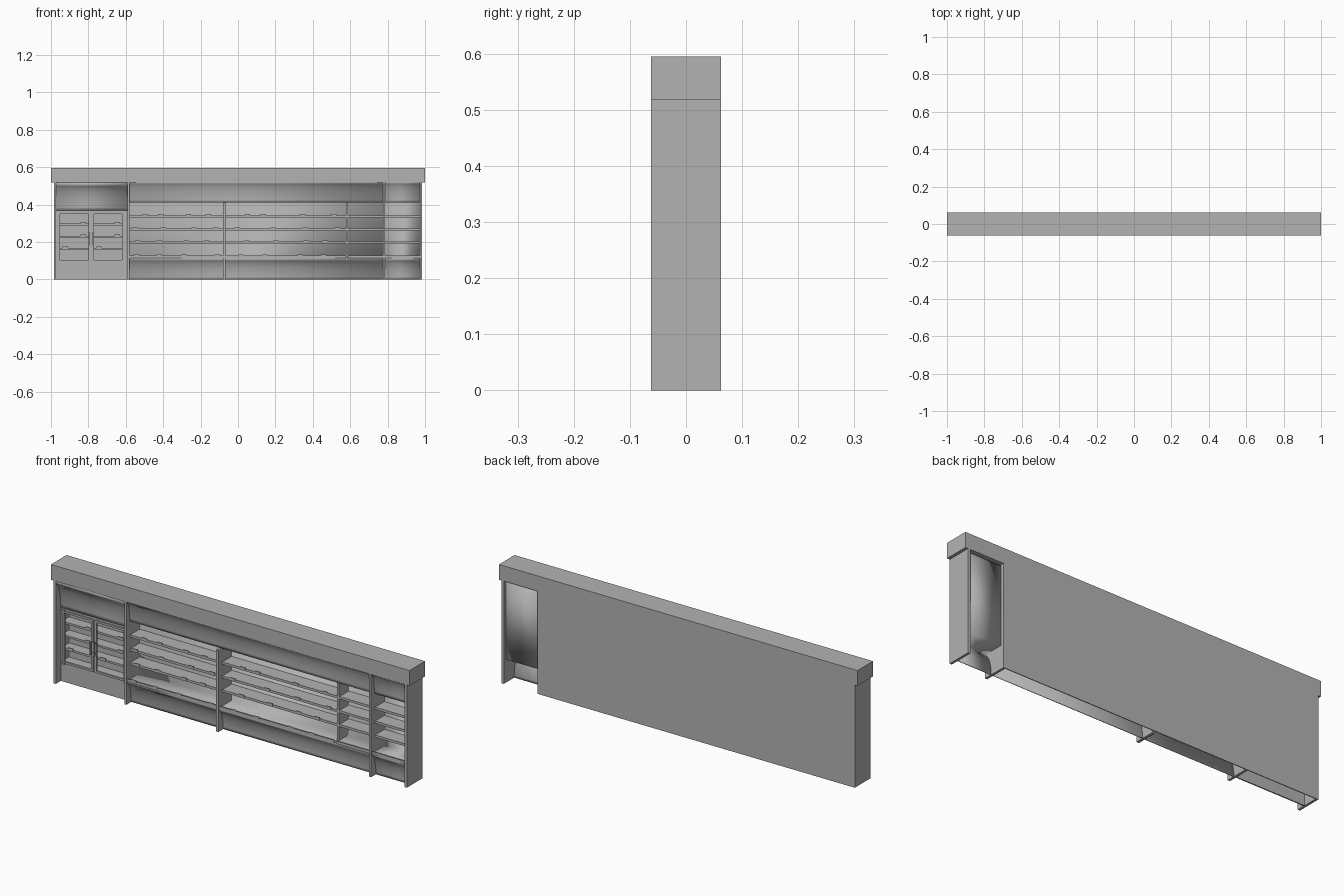
import bpy, bmesh, math, random

random.seed(4)
cube = bpy.data.objects.get("Cube")
if cube:
    bpy.data.objects.remove(cube)

grey = bpy.data.materials.new("plain grey")
grey.use_nodes = True
COLOUR = (0.45, 0.45, 0.45, 1)
grey.diffuse_color = COLOUR
grey.node_tree.nodes["Principled BSDF"].inputs["Base Color"].default_value = COLOUR

FRONT, BACK = -0.062, 0.062   # cabinet faces
LINER = 0.045                 # inner back wall
SHELF_FRONT = -0.03
PANEL = -0.022                # face of the door bay
EAVES, TOP = 0.518, 0.595


def finish(name, bm):
    bmesh.ops.recalc_face_normals(bm, faces=bm.faces)
    mesh = bpy.data.meshes.new(name)
    bm.to_mesh(mesh)
    bm.free()
    mesh.materials.append(grey)
    obj = bpy.data.objects.new(name, mesh)
    bpy.context.collection.objects.link(obj)
    return obj


def boxes(name, items):
    """One object made of boxes given as (x0, x1, y0, y1, z0, z1)."""
    bm = bmesh.new()
    for x0, x1, y0, y1, z0, z1 in items:
        verts = bmesh.ops.create_cube(bm, size=1)["verts"]
        bmesh.ops.scale(bm, verts=verts, vec=(x1 - x0, y1 - y0, z1 - z0))
        bmesh.ops.translate(bm, verts=verts,
                            vec=((x0 + x1) / 2, (y0 + y1) / 2, (z0 + z1) / 2))
    return finish(name, bm)


def sheet(name, x0, x1, profile):
    """Bent sheet: a (y, z) profile run along x and given thickness."""
    bm = bmesh.new()
    rows = [[bm.verts.new((x, y, z)) for y, z in profile] for x in (x0, x1)]
    for i in range(len(profile) - 1):
        bm.faces.new((rows[0][i], rows[1][i], rows[1][i + 1], rows[0][i + 1]))
    obj = finish(name, bm)
    solid = obj.modifiers.new("thickness", "SOLIDIFY")
    solid.thickness = 0.003
    solid.offset = 0
    bpy.ops.object.select_all(action="DESELECT")
    obj.select_set(True)
    bpy.context.view_layer.objects.active = obj
    bpy.ops.object.shade_smooth_by_angle(angle=math.radians(35))
    return obj


def sweep(y0, z0, y1, z1, steps=10):
    """Quarter-curve that starts vertical at the first point."""
    turns = [math.radians(70) * i / steps for i in range(steps + 1)]
    a, b = 1 - math.cos(turns[-1]), math.sin(turns[-1])
    return [(y0 + (y1 - y0) * (1 - math.cos(t)) / a,
             z0 + (z1 - z0) * math.sin(t) / b) for t in turns]


# Canopy, end walls and rear wall (open behind the last bay)
boxes("canopy", [(-1, 1, FRONT, BACK, EAVES, TOP)])
boxes("end_walls", [(s - 0.006, s + 0.006, FRONT, BACK, 0, EAVES) for s in (-0.979, 0.979)])
boxes("rear_wall", [(-0.985, 0.775, BACK - 0.004, BACK, 0, EAVES)])

# Upright dividers
boxes("full_dividers", [(x - 0.006, x + 0.006, FRONT, BACK, 0, EAVES) for x in (-0.585, 0.78)])
boxes("middle_divider", [(-0.08, -0.066, FRONT, LINER, 0, 0.412)])
boxes("short_divider", [(0.577, 0.587, -0.035, LINER, 0.12, 0.412)])

# Curved kick panel, deck, inner wall and curved fascia of the open bays
for name, x0, x1 in (("main", -0.579, 0.774), ("end", 0.786, 0.973)):
    sheet(name + "_liner", x0, x1,
          sweep(-0.022, 0, -0.052, 0.105) + [(-0.052, 0.118), (LINER, 0.118), (LINER, 0.512)])
    sheet(name + "_fascia", x0, x1,
          [(LINER, 0.425), (-0.03, 0.425), (-0.03, 0.412)] + sweep(-0.034, 0.412, -0.058, EAVES))

# Open shelves
LEVELS = (0.195, 0.265, 0.335)
SPANS = ((-0.579, -0.08), (-0.066, 0.577), (0.587, 0.774), (0.786, 0.973))
boxes("shelves", [(a, b, SHELF_FRONT, LINER, z, z + 0.006) for a, b in SPANS for z in LEVELS])
boxes("shelf_edges", [(a, b, SHELF_FRONT - 0.004, SHELF_FRONT, z - 0.004, z + 0.008)
                      for a, b in SPANS for z in LEVELS])
boxes("deck_edge", [(a, b, -0.056, -0.052, 0.114, 0.128) for a, b in SPANS])

# Small ticket holders along the shelf edges of the two long bays
tickets = []
for a, b in SPANS[:2]:
    for z in LEVELS + (0.12,):
        y = SHELF_FRONT - 0.007 if z > 0.13 else -0.059
        for i in range(4):
            x = a + (b - a) * (i + random.uniform(0.2, 0.8)) / 4
            tickets.append((x - 0.014, x + 0.014, y, y + 0.003, z + 0.003, z + 0.014))
boxes("ticket_holders", tickets)

# Door bay: front panel around two openings, curved fascia above
X0, X1, Z0, Z1 = -0.973, -0.591, 0.1, 0.355
DOORS = ((-0.956, -0.795), (-0.775, -0.614))
panel = [(X0, X1, 0, Z0), (X0, X1, Z1, 0.375),
         (X0, DOORS[0][0], Z0, Z1), (DOORS[0][1], DOORS[1][0], Z0, Z1),
         (DOORS[1][1], X1, Z0, Z1)]
boxes("door_bay_panel", [(a, b, PANEL, PANEL + 0.006, c, d) for a, b, c, d in panel])
sheet("door_bay_fascia", X0, X1,
      sweep(PANEL + 0.0015, 0.37, -0.054, 0.5) + [(-0.058, 0.505), (-0.058, EAVES)])
boxes("door_bay_lining", [(X0, X1, LINER - 0.002, LINER, 0.09, 0.37),
                          (X0, X1, PANEL + 0.006, LINER, 0.09, 0.096),
                          (X0, X1, PANEL + 0.006, LINER, 0.362, 0.368)])
boxes("door_bay_shelves", [(X0, X1, -0.012, LINER, z, z + 0.01)
                           for z in (0.157, 0.222, 0.288)])
boxes("door_bay_tickets", [(a + f * (b - a) - 0.014, a + f * (b - a) + 0.014, -0.015, -0.012,
                            z + 0.004, z + 0.018)
                           for a, b in DOORS for f, z in ((0.2, 0.157), (0.8, 0.222), (0.8, 0.288))])

# Door frames, hinges and handles
frames, hinges, handles = [], [], []
W = 0.005
for i, (a, b) in enumerate(DOORS):
    y0, y1 = PANEL - 0.006, PANEL + 0.004
    frames += [(a - W, a + W, y0, y1, Z0 - W, Z1 + W), (b - W, b + W, y0, y1, Z0 - W, Z1 + W),
               (a + W, b - W, y0, y1, Z0 - W, Z0 + W), (a + W, b - W, y0, y1, Z1 - W, Z1 + W)]
    x = (b, a)[i]
    hinge = (a, b)[i]
    hinges += [(hinge - 0.007, hinge + 0.007, y0 - 0.002, y1, z - 0.005, z + 0.005)
               for z in (Z0 - 0.004, Z1 + 0.004)]
    handles.append((x - 0.004, x + 0.004, y0 - 0.016, y0 - 0.01, 0.185, 0.255))
    handles += [(x - 0.003, x + 0.003, y0 - 0.012, y0, z, z + 0.006) for z in (0.19, 0.244)]
boxes("door_frames", frames)
boxes("door_hinges", hinges)
boxes("door_handles", handles)
